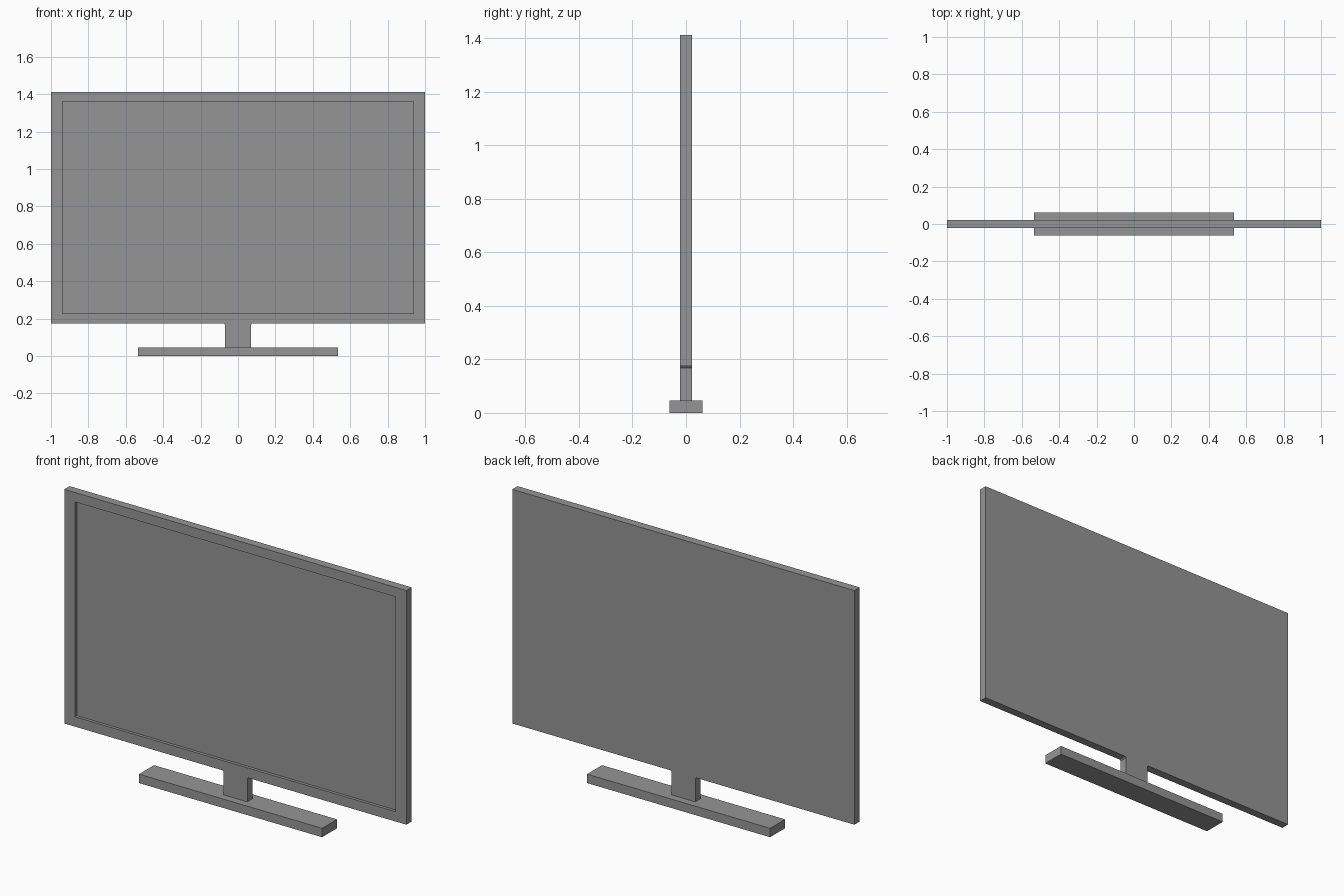
import bpy, bmesh
from mathutils import Matrix, Vector

default = bpy.data.objects.get("Cube")
if default:
    bpy.data.objects.remove(default, do_unlink=True)

# One flat grey for every part
GREY = (0.3, 0.3, 0.3, 1.0)
grey = bpy.data.materials.new("plain grey")
grey.use_nodes = True
grey.diffuse_color = GREY
grey.node_tree.nodes["Principled BSDF"].inputs["Base Color"].default_value = GREY

DEPTH = 0.022        # half thickness of screen housing and neck
BASE_TOP = 0.047
PANEL_BOTTOM, PANEL_TOP = 0.175, 1.412


def finish(name, bm):
    bmesh.ops.recalc_face_normals(bm, faces=bm.faces)
    mesh = bpy.data.meshes.new(name)
    bm.to_mesh(mesh)
    bm.free()
    mesh.materials.append(grey)
    obj = bpy.data.objects.new(name, mesh)
    bpy.context.collection.objects.link(obj)
    return obj


def box(half_x, half_y, z0, z1):
    bm = bmesh.new()
    place = Matrix.Translation((0, 0, (z0 + z1) / 2))
    size = Matrix.Diagonal((2 * half_x, 2 * half_y, z1 - z0, 1))
    bmesh.ops.create_cube(bm, size=1, matrix=place @ size)
    return bm


# Screen housing: slab with a framed, recessed display on the front
bm = box(1.0, DEPTH, PANEL_BOTTOM, PANEL_TOP)
bm.faces.ensure_lookup_table()
front = min(bm.faces, key=lambda f: f.calc_center_median().y)
bmesh.ops.inset_individual(bm, faces=[front], thickness=0.05)
for v in front.verts:
    v.co.x = 0.937 if v.co.x > 0 else -0.937
    v.co.z = 1.362 if v.co.z > 0.8 else 0.227
display = bmesh.ops.extrude_discrete_faces(bm, faces=[front])["faces"][0]
bmesh.ops.translate(bm, verts=display.verts, vec=(0, 0.016, 0))
finish("screen_housing", bm)

# Neck: flush with the housing, flaring slightly where it meets it
half = [(0.07, BASE_TOP), (0.07, PANEL_BOTTOM - 0.007), (0.076, PANEL_BOTTOM)]
outline = half + [(-x, z) for x, z in reversed(half)]
bm = bmesh.new()
face = bm.faces.new([bm.verts.new((x, -DEPTH, z)) for x, z in outline])
grown = bmesh.ops.extrude_face_region(bm, geom=[face])["geom"]
bmesh.ops.translate(bm, vec=Vector((0, 2 * DEPTH, 0)),
                    verts=[g for g in grown if isinstance(g, bmesh.types.BMVert)])
finish("neck", bm)

# Base: long flat foot
finish("base", box(0.535, 0.062, 0, BASE_TOP))
